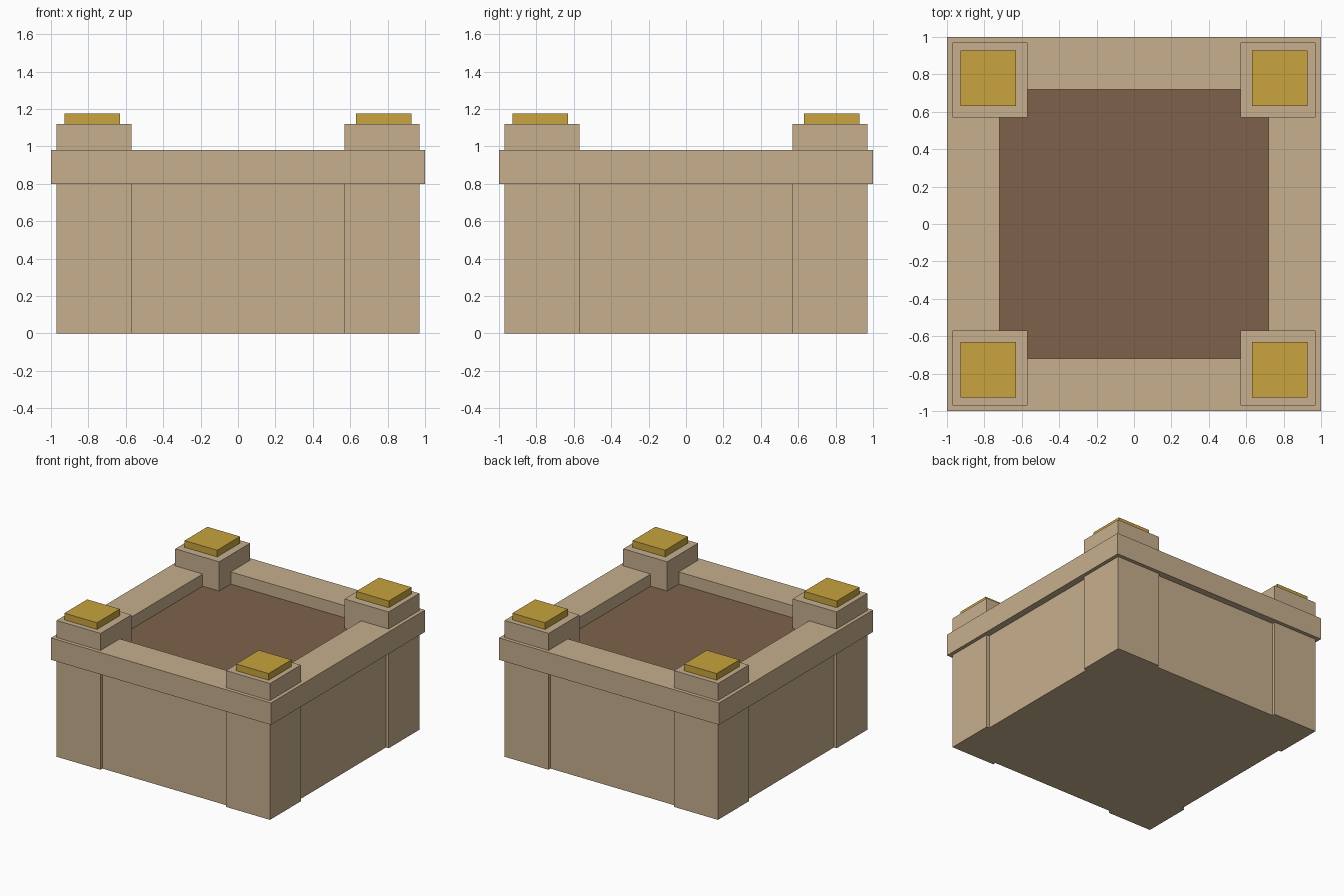
import bpy
import bmesh
from mathutils import Matrix, Vector

cube = bpy.data.objects.get("Cube")
if cube:
    bpy.data.objects.remove(cube, do_unlink=True)


def material(name, r, g, b):
    mat = bpy.data.materials.new(name)
    mat.use_nodes = True
    mat.diffuse_color = (r, g, b, 1)
    mat.node_tree.nodes["Principled BSDF"].inputs["Base Color"].default_value = (r, g, b, 1)
    return mat


STONE = material("sandstone", 0.57, 0.43, 0.27)
GOLD = material("gold", 0.58, 0.37, 0.05)
SOIL = material("brown floor", 0.21, 0.12, 0.07)


def finish(name, bm, mat):
    mesh = bpy.data.meshes.new(name)
    bmesh.ops.recalc_face_normals(bm, faces=bm.faces)
    bm.to_mesh(mesh)
    bm.free()
    mesh.materials.append(mat)
    obj = bpy.data.objects.new(name, mesh)
    bpy.context.collection.objects.link(obj)
    return obj


def box(name, x, y, half, bottom, top, mat):
    """Square block centred on x, y."""
    bm = bmesh.new()
    place = Matrix.Translation((x, y, (bottom + top) / 2))
    size = Matrix.Diagonal((2 * half, 2 * half, top - bottom, 1))
    bmesh.ops.create_cube(bm, size=1, matrix=place @ size)
    return finish(name, bm, mat)


def square_frame(name, outer, inner, bottom, top, mat):
    """Square ring: a flat frame extruded upwards."""
    bm = bmesh.new()
    corners = [(-1, -1), (1, -1), (1, 1), (-1, 1)]
    rings = [[bm.verts.new((r * x, r * y, bottom)) for x, y in corners]
             for r in (outer, inner)]
    for i in range(4):
        j = (i + 1) % 4
        bm.faces.new((rings[0][i], rings[0][j], rings[1][j], rings[1][i]))
    up = bmesh.ops.extrude_face_region(bm, geom=bm.faces[:], use_keep_orig=True)
    moved = [v for v in up["geom"] if isinstance(v, bmesh.types.BMVert)]
    bmesh.ops.translate(bm, verts=moved, vec=Vector((0, 0, top - bottom)))
    # Merge the diagonal seams so each level is a clean flat ring
    bmesh.ops.dissolve_limit(bm, angle_limit=0.01, verts=bm.verts[:], edges=bm.edges[:])
    return finish(name, bm, mat)


# Main body, sunken floor and overhanging rim
box("wall_block", 0, 0, 0.945, 0, 0.81, STONE)
box("sunken_floor", 0, 0, 0.73, 0.7, 0.88, SOIL)
square_frame("rim", 1.0, 0.72, 0.8, 0.98, STONE)

# Corner pillars with gold caps
for side, x in (("left", 0.77), ("right", -0.77)):
    for end, y in (("front", -0.77), ("back", 0.77)):
        box(f"{end}_{side}_pillar", x, y, 0.2, 0, 1.12, STONE)
        box(f"{end}_{side}_cap", x * 1.013, y * 1.013, 0.148, 1.11, 1.175, GOLD)
